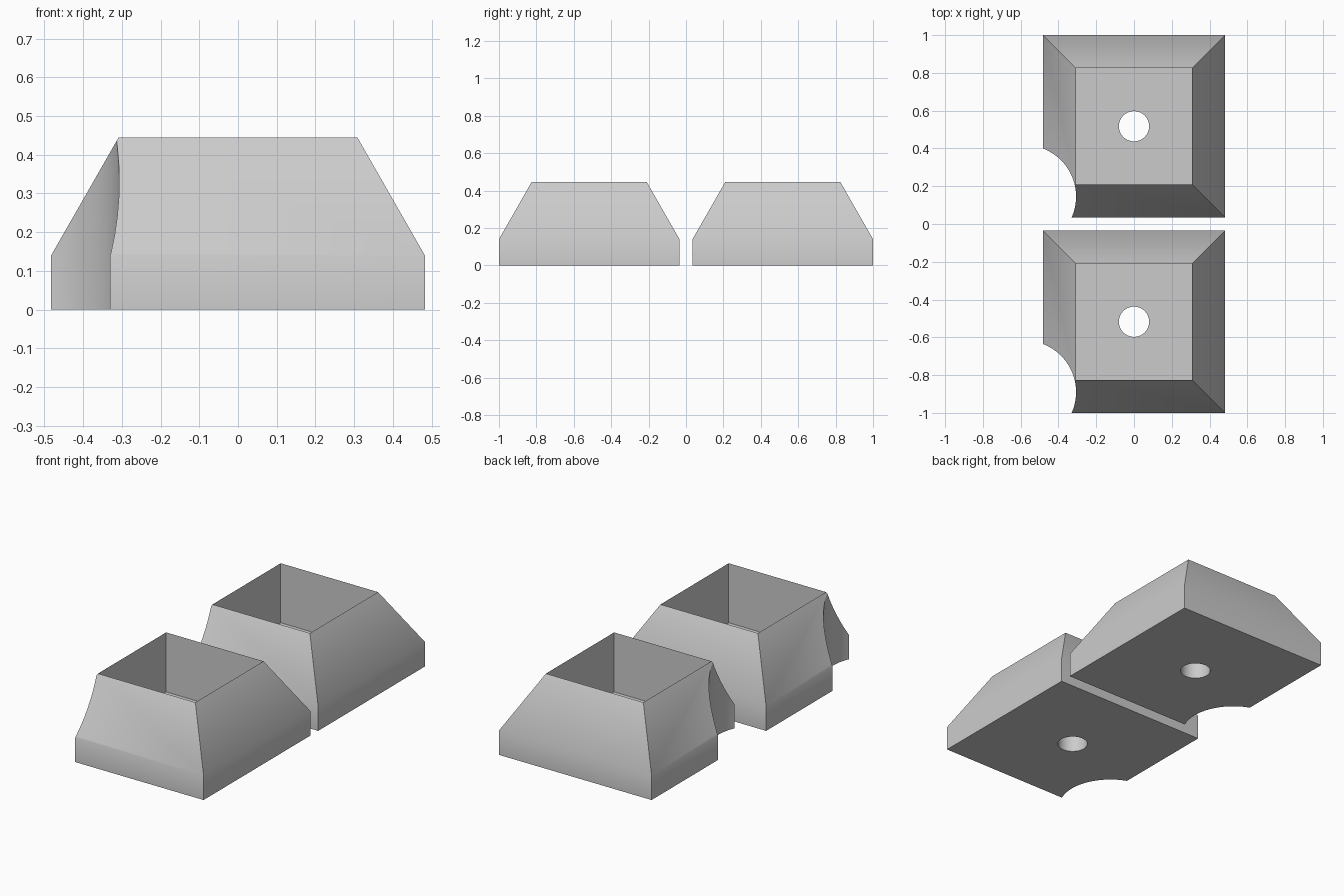
import bpy, bmesh, math

if "Cube" in bpy.data.objects:
    bpy.data.objects.remove(bpy.data.objects["Cube"])

HALF, TOP = 0.4825, 0.308            # half widths of base and rim
SHOULDER, HEIGHT, FLOOR = 0.14, 0.445, 0.105

grey = bpy.data.materials.new("light_grey")
grey.diffuse_color = (0.6, 0.6, 0.6, 1)
grey.use_nodes = True
grey.node_tree.nodes["Principled BSDF"].inputs["Base Color"].default_value = grey.diffuse_color


def block(name, cy):
    # Square rings: base, shoulder, rim, then down the inside to the pocket floor
    bm = bmesh.new()
    rings = []
    for h, z in ((HALF, 0), (HALF, SHOULDER), (TOP, HEIGHT), (TOP, FLOOR)):
        rings.append([bm.verts.new((sx * h, cy + sy * h, z))
                      for sx, sy in ((-1, -1), (1, -1), (1, 1), (-1, 1))])
    for a, b in zip(rings, rings[1:]):
        for i in range(4):
            j = (i + 1) % 4
            bm.faces.new((a[i], a[j], b[j], b[i]))
    bm.faces.new(rings[0][::-1])
    bm.faces.new(rings[-1])
    bmesh.ops.recalc_face_normals(bm, faces=bm.faces)
    mesh = bpy.data.meshes.new(name)
    bm.to_mesh(mesh)
    bm.free()
    mesh.materials.append(grey)
    obj = bpy.data.objects.new(name, mesh)
    bpy.context.collection.objects.link(obj)
    return obj


def drill(obj, x, y, radius):
    # Vertical round cut right through the block
    bpy.ops.mesh.primitive_cylinder_add(vertices=64, radius=radius, depth=2, location=(x, y, 0.2))
    cutter = bpy.context.object
    cutter.name = "round_cutter"
    cutter.hide_render = True
    cutter.data.materials.append(grey)
    mod = obj.modifiers.new("cut", 'BOOLEAN')
    mod.operation = 'DIFFERENCE'
    mod.solver = 'EXACT'
    mod.object = cutter
    bpy.ops.object.select_all(action='DESELECT')
    obj.select_set(True)
    bpy.context.view_layer.objects.active = obj
    bpy.ops.object.modifier_apply(modifier=mod.name)
    bpy.data.objects.remove(cutter)


for name, cy in (("front_block", -0.5175), ("back_block", 0.5175)):
    obj = block(name, cy)
    drill(obj, 0, cy, 0.08)                      # hole in the pocket floor
    drill(obj, -0.58, cy - 0.3725, 0.2733)       # scooped corner
    bpy.ops.object.shade_smooth_by_angle(angle=math.radians(30))
